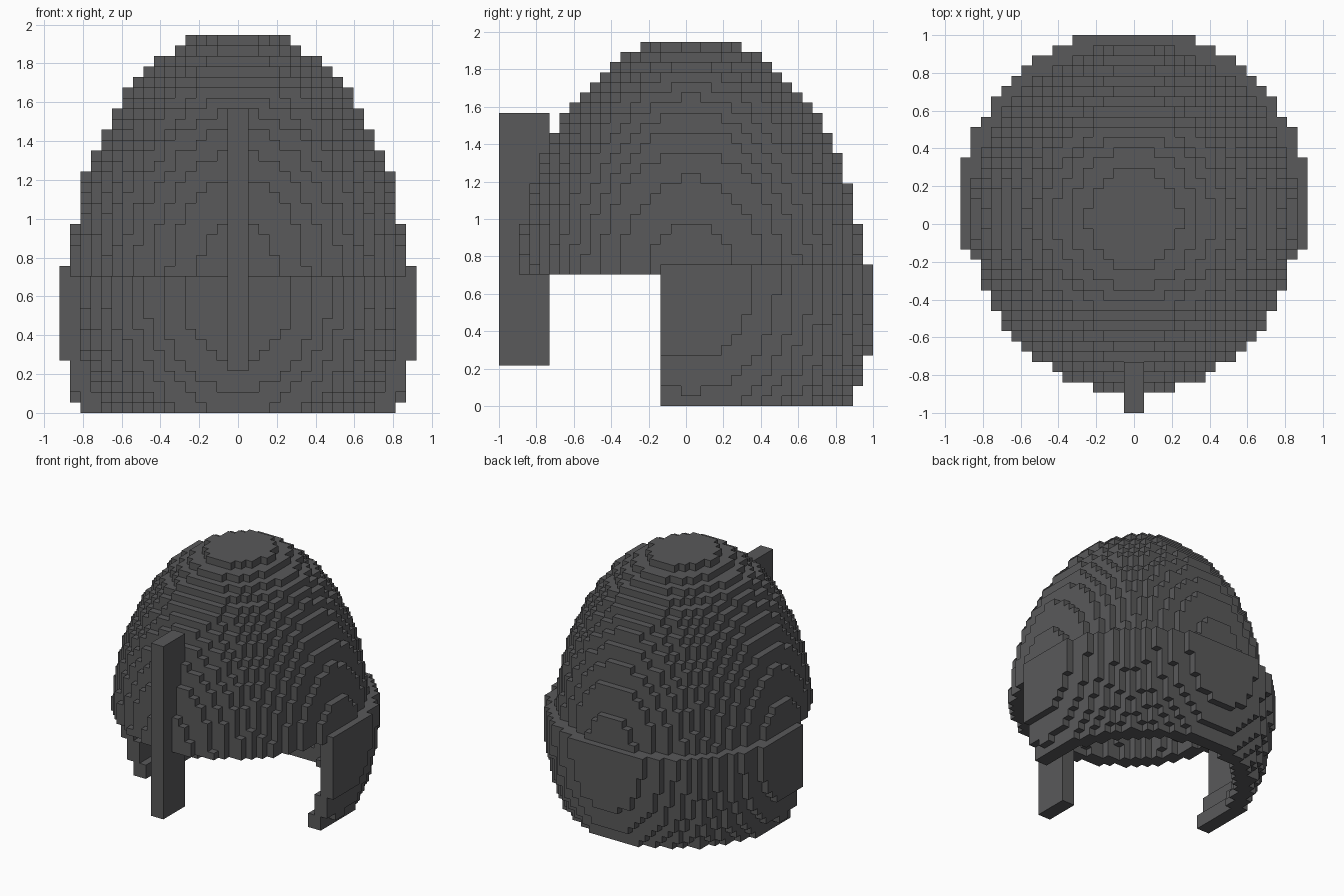
import bpy
import bmesh

if "Cube" in bpy.data.objects:
    bpy.data.objects.remove(bpy.data.objects["Cube"])

V = 2 / 37          # size of one cube cell
ZC = 12.5           # height of the ellipsoid centres, in cells

steel = bpy.data.materials.new("dark_steel")
steel.diffuse_color = (0.1, 0.1, 0.103, 1)
steel.use_nodes = True
steel.node_tree.nodes["Principled BSDF"].inputs["Base Color"].default_value = steel.diffuse_color


def in_ellipsoid(x, y, z, a, b, c):
    return (x / a) ** 2 + (y / b) ** 2 + ((z - ZC) / c) ** 2 <= 1


def shell(outer, inner, zmin, zmax, ymin):
    """Cells between two ellipsoids, clipped to a height band and a front limit."""
    cells = set()
    for i in range(-19, 19):
        for j in range(ymin, 19):
            for k in range(zmin, zmax):
                p = (i + 0.5, j + 0.5, k + 0.5)
                if in_ellipsoid(*p, *outer) and not in_ellipsoid(*p, *inner):
                    cells.add((i, j, k))
    return cells


def build_cells(name, cells):
    """Skin the outside of a set of cube cells, merging flat regions."""
    bm = bmesh.new()
    verts = {}

    def vert(p):
        if p not in verts:
            verts[p] = bm.verts.new((p[0] * V, (p[1] + 0.5) * V, p[2] * V))
        return verts[p]

    for cell in sorted(cells):
        for axis in range(3):
            u, w = (axis + 1) % 3, (axis + 2) % 3
            for side in (0, 1):
                near = list(cell)
                near[axis] += 2 * side - 1
                if tuple(near) in cells:
                    continue
                ring = []
                for du, dw in ((0, 0), (1, 0), (1, 1), (0, 1)):
                    p = list(cell)
                    p[axis] += side
                    p[u] += du
                    p[w] += dw
                    ring.append(vert(tuple(p)))
                bm.faces.new(ring if side else ring[::-1])
    bmesh.ops.dissolve_limit(bm, angle_limit=0.01, verts=bm.verts[:], edges=bm.edges[:])
    bmesh.ops.triangulate(bm, faces=[f for f in bm.faces if len(f.verts) > 4])
    mesh = bpy.data.meshes.new(name)
    bm.to_mesh(mesh)
    bm.free()
    mesh.materials.append(steel)
    obj = bpy.data.objects.new(name, mesh)
    bpy.context.collection.objects.link(obj)
    return obj


# Rounded crown, hollow and open underneath
build_cells("helmet_dome", shell((16, 17, 24), (14, 15, 22), 13, 36, -18))

# Wider band wrapping the cheeks and the back of the neck
build_cells("neck_guard", shell((17.5, 18.5, 24), (15.5, 16.5, 22), 0, 14, -3))

# Straight bar down the front
build_cells("nose_bar", {(i, j, k) for i in (-1, 0)
                         for j in range(-19, -14) for k in range(4, 29)})
